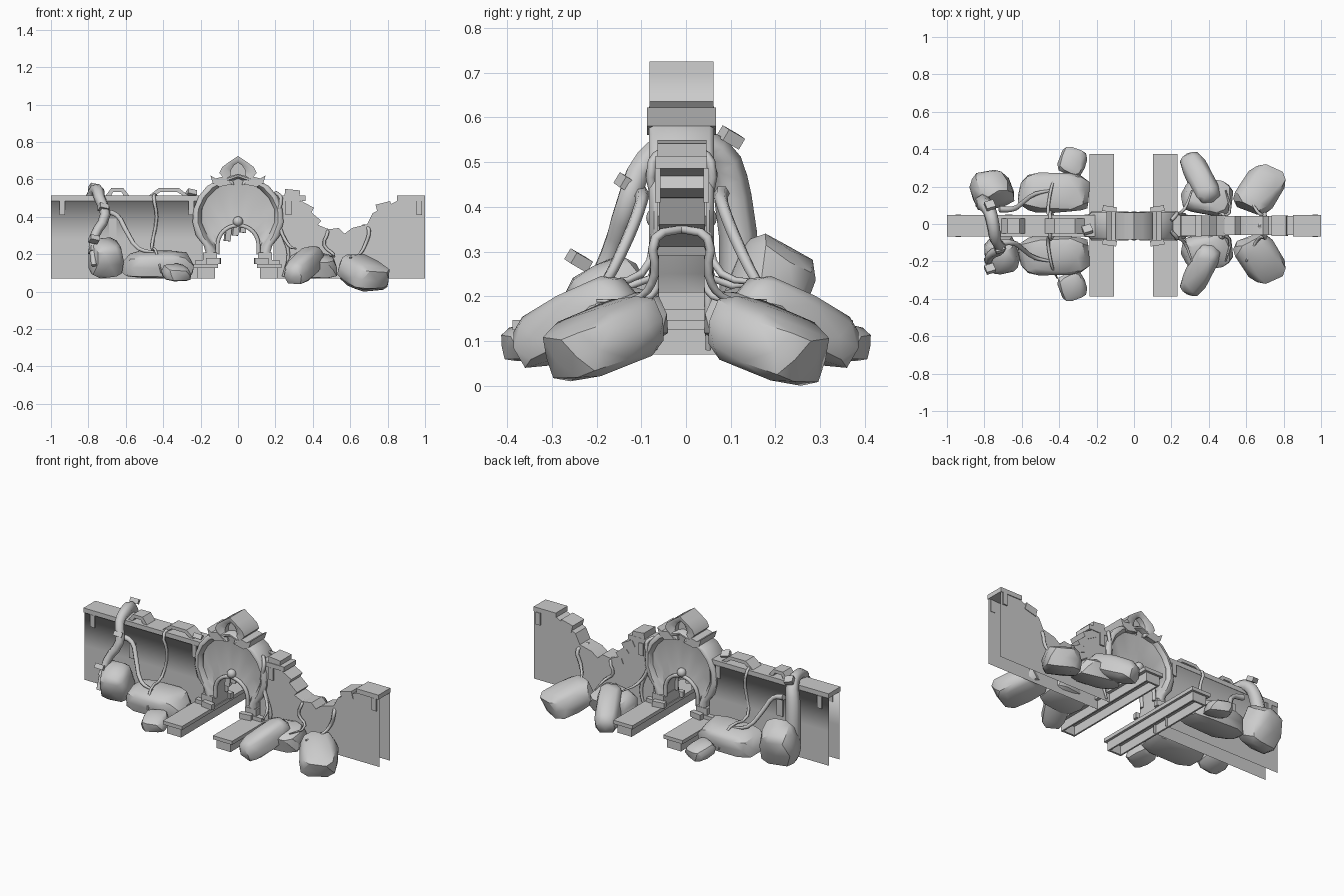
import bpy, bmesh, math, random
from mathutils import Vector, Euler, Matrix

start_cube = bpy.data.objects.get("Cube")
if start_cube:
    bpy.data.objects.remove(start_cube, do_unlink=True)

stone = bpy.data.materials.new("grey_stone")
stone.use_nodes = True
grey = (0.6, 0.6, 0.6, 1)
stone.diffuse_color = grey
stone.node_tree.nodes["Principled BSDF"].inputs["Base Color"].default_value = grey

MID = -0.01            # centre plane of the wall
FRONT, BACK = -0.06, 0.042
CAP_FRONT, CAP_BACK = -0.068, 0.047
FLOOR, CAP_LOW, CAP_TOP = 0.07, 0.485, 0.513


def shade(obj, angle):
    bpy.ops.object.select_all(action='DESELECT')
    obj.select_set(True)
    bpy.context.view_layer.objects.active = obj
    if obj.type == 'CURVE':
        bpy.ops.object.convert(target='MESH')
    bpy.ops.object.shade_smooth_by_angle(angle=math.radians(angle))


def finish(name, bm, angle=35):
    mesh = bpy.data.meshes.new(name)
    bm.to_mesh(mesh)
    bm.free()
    mesh.materials.append(stone)
    obj = bpy.data.objects.new(name, mesh)
    bpy.context.collection.objects.link(obj)
    shade(obj, angle)


def box(name, lo, hi, turn=(0, 0, 0)):
    lo, hi = Vector(lo), Vector(hi)
    bm = bmesh.new()
    matrix = Matrix.LocRotScale((lo + hi) / 2, Euler(turn), hi - lo)
    bmesh.ops.create_cube(bm, size=1, matrix=matrix)
    finish(name, bm)


def grid(name, rows, closed=False, flip=False, angle=35):
    """Skin a list of equally long point rows."""
    bm = bmesh.new()
    rows = [[bm.verts.new(p) for p in row] for row in rows]
    count = len(rows[0])
    for a, b in zip(rows, rows[1:]):
        for i in range(count if closed else count - 1):
            j = (i + 1) % count
            bm.faces.new((a[i], b[i], b[j], a[j]))
    if closed:
        bmesh.ops.recalc_face_normals(bm, faces=bm.faces)
    if flip:
        bmesh.ops.reverse_faces(bm, faces=bm.faces)
    finish(name, bm, angle)


def prism(name, outline, front, back):
    bm = bmesh.new()
    face = bm.faces.new([bm.verts.new((x, front, z)) for x, z in outline])
    new = bmesh.ops.extrude_face_region(bm, geom=[face])["geom"]
    verts = [v for v in new if isinstance(v, bmesh.types.BMVert)]
    bmesh.ops.translate(bm, verts=verts, vec=(0, back - front, 0))
    bmesh.ops.recalc_face_normals(bm, faces=bm.faces)
    finish(name, bm)


def rock(name, lo, hi, pitch=0, yaw=0, long=1, side=1, seed=1):
    """Blocky boulder, tilted and then fitted to its bounds."""
    rng = random.Random(seed)
    lo, hi = Vector(lo), Vector(hi)
    bm = bmesh.new()
    bmesh.ops.create_icosphere(bm, subdivisions=2, radius=1)
    size = hi - lo
    tilt = Euler((math.radians(pitch), 0, math.radians(yaw))).to_matrix()
    for v in bm.verts:
        p = Vector([math.copysign(abs(c) ** 0.58, c) for c in v.co])
        p *= rng.uniform(0.94, 1.04)
        p.x *= 1 - 0.12 * p.z
        v.co = tilt @ Vector((p.x * size.x, p.y * size.y * long, p.z * size.z))
    for axis in range(3):
        values = [v.co[axis] for v in bm.verts]
        low, span = min(values), max(values) - min(values)
        for v in bm.verts:
            v.co[axis] = lo[axis] + (v.co[axis] - low) / span * size[axis]
    for v in bm.verts:
        v.co.y *= side
    bmesh.ops.recalc_face_normals(bm, faces=bm.faces)
    finish(name, bm, 30)


def root(name, points, side=1):
    """Tapered tube through (x, y, z, radius) points."""
    curve = bpy.data.curves.new(name, 'CURVE')
    curve.dimensions = '3D'
    curve.bevel_depth = 1
    curve.bevel_resolution = 1
    curve.resolution_u = 3
    curve.use_fill_caps = True
    spline = curve.splines.new('BEZIER')
    spline.bezier_points.add(len(points) - 1)
    for bp, (x, y, z, r) in zip(spline.bezier_points, points):
        bp.co = (x, MID + (y - MID) * side, z)
        bp.radius = r
        bp.handle_left_type = bp.handle_right_type = 'AUTO'
    curve.materials.append(stone)
    obj = bpy.data.objects.new(name, curve)
    bpy.context.collection.objects.link(obj)
    shade(obj, 75)


def both(half):
    """Complete a half path that ends on the centre line."""
    return half + [tuple(-c if i % 2 == 0 else c for i, c in enumerate(p)) for p in half[-2::-1]]


# Hollow wall: intact right half, broken left half
intact = [(-1, CAP_LOW), (-0.19, CAP_LOW)]
broken = [(.19, CAP_LOW), (.33, CAP_LOW), (.36, .44), (.4, .4), (.44, .31), (.46, .33), (.54, .34),
          (.57, .31), (.61, .34), (.69, .36), (.72, .42), (.85, CAP_LOW), (1, CAP_LOW)]
for y, lip, word in ((FRONT, CAP_FRONT, "front"), (BACK, CAP_BACK, "back")):
    grid("intact_wall_" + word, [[(x, y, FLOOR), (x, y, .28), (x, y, z), (x, lip, z)]
         for x, z in intact], flip=word == "back", angle=180)
    grid("broken_wall_" + word, [[(x, y, FLOOR), (x, y, .2), (x, y, z)] for x, z in broken],
         flip=word == "back")
grid("broken_wall_top", [[(x, FRONT, z), (x, BACK, z)] for x, z in broken])

# Coping stones and the small plates below them
for a, b in ((-1, -0.19), (.19, .36), (.85, 1)):
    box("wall_coping", (a, CAP_FRONT, CAP_LOW), (b, CAP_BACK, CAP_TOP))
for x in (-0.94, -0.25, .27, .97):
    for y in (FRONT - .003, BACK + .003):
        box("coping_bracket", (x - .015, y - .006, .41), (x + .015, y + .006, CAP_LOW))
for y in (FRONT, BACK):
    box("wall_patch", (-.69, y - .008, .29), (-.65, y + .008, .39))

# Bowed slabs lying on the coping
for a, b in ((-.48, -.26), (-.71, -.58)):
    w = (b - a) / 4
    bow = [(a, .51), (a + w, .553), (b - w, .553), (b, .51),
           (b - .03, .51), (b - w - .01, .533), (a + w + .01, .533), (a + .03, .51)]
    prism("bowed_slab", bow, -.05, .03)

# Rubble on the broken edge
for x, z, turn in ((.29, .525, .1), (.36, .45, .5), (.4, .39, .7), (.44, .33, .4), (.78, .455, -.25)):
    box("edge_rubble", (x - .04, FRONT - .004, z - .025), (x + .04, BACK + .004, z + .02), (0, turn, 0))

# Low plinths running through the gate
for s in (-1, 1):
    def span(a, b):
        return sorted((s * a - .003, s * b - .003))
    a, b = span(.105, .235)
    box("plinth_cap", (a, -.388, .125), (b, .373, .147))
    for inner, outer in ((.12, .13), (.205, .215)):
        a, b = span(inner, outer)
        box("plinth_side", (a, -.375, FLOOR), (b, .36, .125))
    for y in (-.368, .353):
        a, b = span(.125, .21)
        box("plinth_end", (a, y - .006, FLOOR), (b, y + .006, .125))
    a, b = span(.11, .225)
    box("arch_foot", (a, -.09, .145), (b, .07, .17))
    a, b = span(.11, .185)
    box("arch_foot_block", (a, -.084, .165), (b, .065, .21))
    for y in (-.1, .08):
        a, b = span(.09, .165)
        box("loose_block", (a, y - .015, .147), (b, y + .015, .18), (0, 0, .15 * s))

# Onion shaped arch band: outer x, z then inner x, z
band = both([(.17, .2, .115, .2), (.185, .25, .125, .235), (.225, .3, .16, .29),
             (.243, .37, .195, .37), (.238, .44, .195, .44), (.21, .51, .165, .5),
             (.165, .565, .115, .55), (.1, .6, .06, .58), (0, .63, 0, .605)])
crown = both([(.05, .57, .02, .57), (.075, .605, .03, .6), (.1, .635, .04, .625),
              (.085, .665, .038, .65), (.045, .695, .022, .675), (0, .725, 0, .69)])


def sweep(name, path, section):
    rows = []
    for ox, oz, ix, iz in path:
        edge = [(ox + (ix - ox) * t, oz + (iz - oz) * t, d) for t, d in section]
        rows.append([(x, MID - d, z) for x, z, d in edge] + [(x, MID + d, z) for x, z, d in edge[::-1]])
    grid(name, rows, closed=True, angle=45)


sweep("arch_band", band, [(0, .062), (.25, .073), (.6, .073), (1, .052)])
sweep("crown_band", crown, [(0, .072), (.4, .072), (1, .058)])
prism("crown_panel", [(x, z) for _, _, x, z in crown], MID - .025, MID + .025)
for s in (-1, 1):
    leaf = [(.03, .575), (.1, .56), (.135, .58), (.148, .622), (.12, .605), (.08, .615)]
    prism("crown_leaf", [(s * x, z) for x, z in leaf], MID - .077, MID + .077)

# Fluted shell between the band and the doorway
door = both([(.11, .2), (.109, .23), (.108, .26), (.1, .29), (.085, .315),
             (.065, .333), (.045, .345), (.02, .352), (0, .355)])
shell = []
for i, ((_, _, ox, oz), (ix, iz)) in enumerate(zip(band, door)):
    groove = .028 if i % 2 else .042
    edge = [(ox, oz, .05), ((ox + ix) / 2, (oz + iz) / 2, groove), (ix, iz, .05)]
    shell.append([(x, MID - d, z) for x, z, d in edge] + [(x, MID + d, z) for x, z, d in edge[::-1]])
grid("shell_panel", shell, closed=True, angle=50)
for y in (MID - .052, MID + .052):
    root("doorway_trim", [(x, y, z, .012) for x, z in door])
    bm = bmesh.new()
    place = Matrix.Translation((0, y, .375))
    bmesh.ops.create_uvsphere(bm, u_segments=12, v_segments=8, radius=.027, matrix=place)
    finish("keystone_ball", bm, 60)
for x, low, high in ((-.055, .27, .34), (-.015, .3, .355), (.025, .315, .355)):
    box("hanging_fragment", (x - .015, -.03, low), (x + .015, .01, high), (0, .1, .2))

# Boulders on both sides of the wall
for s, word in ((1, "front"), (-1, "back")):
    kw = dict(side=s)
    rock("long_boulder_" + word, (-.62, -.275, .07), (-.235, -.06, .22), 12, seed=11, **kw)
    rock("small_boulder_" + word, (-.41, -.413, .055), (-.25, -.25, .15), 15, 20, seed=12, **kw)
    rock("leaning_boulder_" + word, (.245, -.385, .04), (.46, -.1, .245), 25, -28, 1.7, seed=13, **kw)
    rock("flat_boulder_" + word, (.25, -.25, .07), (.53, -.04, .21), 15, 10, seed=14, **kw)
    rock("end_boulder_" + word, (.53, -.32, 0 if s < 0 else .01), (.81, -.05, .2), 20, 28, 1.4, seed=15, **kw)
rock("tall_boulder_front", (-.8, -.27, .07), (-.61, -.06, .29), 25, 15, seed=16)
rock("tall_boulder_back", (-.88, -.29, .07), (-.64, -.07, .34), 25, -15, side=-1, seed=17)

# Trunk climbing over the wall
root("root_trunk", [(-.81, .12, .18, .045), (-.8, .105, .42, .042), (-.77, .065, .525, .036),
     (-.75, -.02, .54, .034), (-.74, -.09, .5, .03), (-.71, -.13, .41, .028),
     (-.77, -.17, .29, .025), (-.77, -.25, .14, .015)])
for s in (1, -1):
    root("root_branch", [(-.72, -.1, .43, .018), (-.65, -.1, .41, .014), (-.6, -.13, .33, .014),
         (-.53, -.18, .23, .012), (-.44, -.2, .21, .006)], s)
    root("wall_vine", [(-.44, -.01, .515, .01), (-.45, -.073, .505, .009), (-.435, -.068, .4, .009),
         (-.46, -.08, .24, .009), (-.44, -.22, .22, .008), (-.41, -.29, .1, .004)], s)
    root("gate_vine", [(.2, -.04, .53, .01), (.23, -.075, .5, .011), (.21, -.068, .4, .01),
         (.24, -.07, .3, .01), (.27, -.07, .2, .01), (.24, -.07, .08, .006)], s)
    root("gate_vine_branch", [(.22, -.068, .34, .009), (.27, -.1, .25, .009), (.31, -.2, .23, .005)], s)
    root("rubble_vine", [(.46, MID, .33, .009), (.48, -.066, .32, .009), (.46, -.068, .25, .009),
         (.51, -.08, .2, .008), (.49, -.2, .19, .004)], s)
    root("end_vine", [(.67, MID, .35, .01), (.7, -.068, .33, .011), (.68, -.07, .25, .01),
         (.65, -.1, .2, .008), (.6, -.2, .18, .005)], s)

# Broken stubs on the roots
for p in ((-.77, .1, .555), (-.72, -.13, .45), (-.77, -.24, .28), (-.77, -.2, .22), (-.25, -.03, .525)):
    c, half = Vector(p), Vector((.025, .022, .014))
    box("root_stub", c - half, c + half, (-.5, .2, .3))
